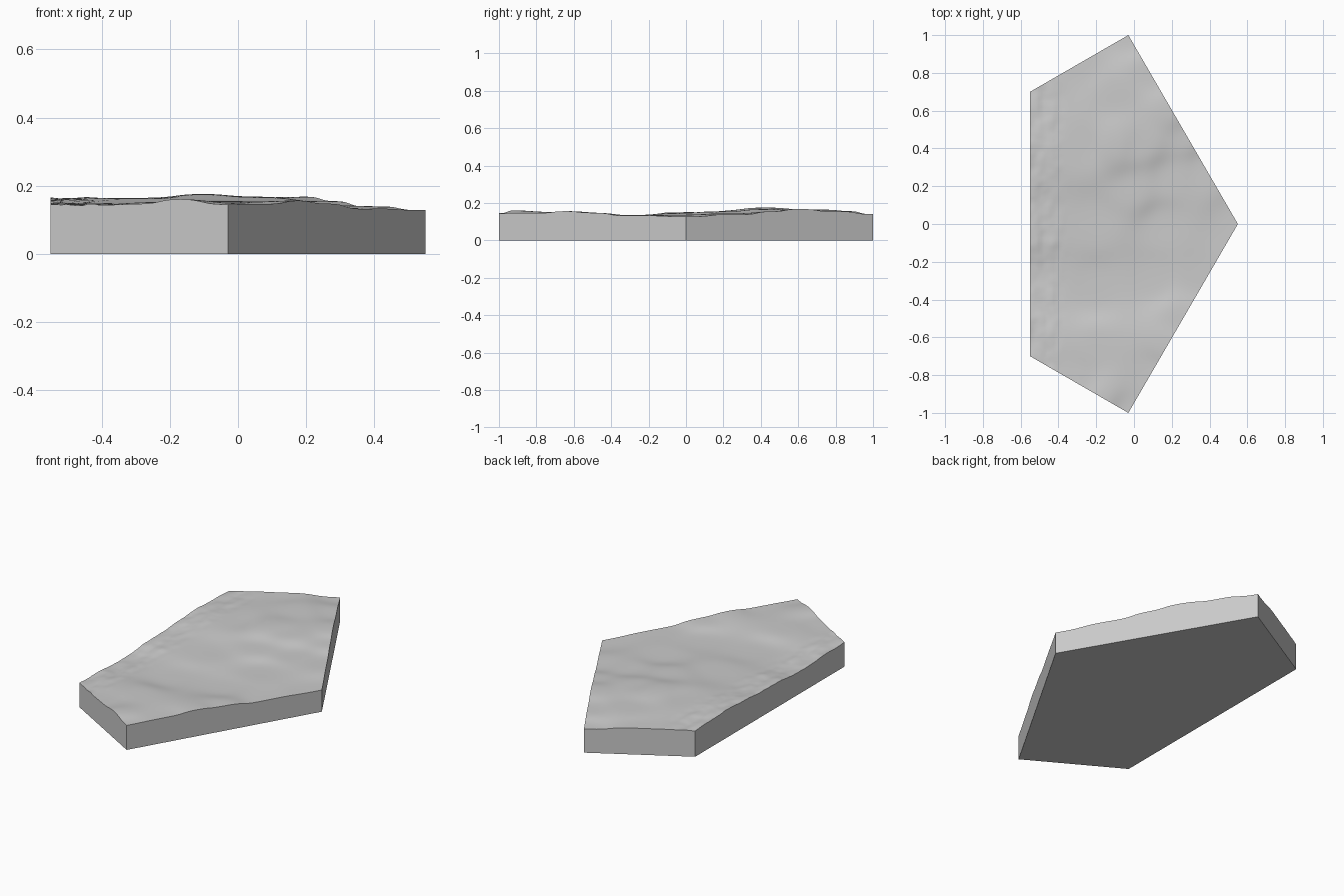
import bpy
import bmesh
from mathutils import Vector, noise

cube = bpy.data.objects.get("Cube")
if cube:
    bpy.data.objects.remove(cube, do_unlink=True)

OUTLINE = [(-.55, -.7), (-.03, -1), (.55, 0), (-.03, 1), (-.55, .7)]
SPACING = 0.016

# Spot heights of the gentle hills: x, y, z
SPOTS = [
    (-.55, -.7, .143), (-.37, -.8, .144), (-.28, -.86, .146), (-.18, -.91, .163),
    (-.03, -1, .145), (.1, -.77, .147), (.17, -.65, .157), (.25, -.5, .148),
    (.37, -.3, .132), (.55, 0, .128), (.37, .3, .138), (.28, .46, .155),
    (.2, .6, .168), (.08, .8, .155), (-.03, 1, .14), (-.3, .84, .157),
    (-.55, .7, .155), (-.5, -.3, .132), (-.2, -.35, .133), (.1, -.3, .132),
    (-.5, 0, .148), (-.2, 0, .147), (.15, 0, .136), (-.5, .4, .163),
    (-.28, .4, .163), (-.1, .42, .178), (.05, .42, .169), (.2, .25, .145),
    (-.2, -.65, .153), (0, .18, .155), (-.1, .7, .165),
]


def ground_height(x, y):
    """Blend the spot heights, then roughen the strip along the right side."""
    total = weight = 0.0
    for px, py, pz in SPOTS:
        w = 1 / ((x - px) ** 2 + (y - py) ** 2 + .006) ** 2
        total += w * pz
        weight += w
    rough = min(max((-.35 - x) / .08, 0), 1)
    ripple = noise.noise(Vector((x * 22, y * 9, 0))) + .4 * noise.noise(Vector((x * 40, y * 25, 3)))
    swell = noise.noise(Vector((x * 4, y * 4, 7)))
    return total / weight + .006 * rough * ripple + .0015 * swell


def flat_material(name, value):
    mat = bpy.data.materials.new(name)
    mat.use_nodes = True
    colour = (value, value, value, 1)
    mat.diffuse_color = colour
    mat.node_tree.nodes["Principled BSDF"].inputs["Base Color"].default_value = colour
    return mat


# Terrain surface: a fine grid trimmed to the five-sided outline
bm = bmesh.new()
steps = int(2.1 / SPACING)
bmesh.ops.create_grid(bm, x_segments=steps, y_segments=steps, size=1.05)
corners = [Vector((x, y, 0)) for x, y in OUTLINE]
for a, b in zip(corners, corners[1:] + corners[:1]):
    side = b - a
    bmesh.ops.bisect_plane(bm, geom=bm.verts[:] + bm.edges[:] + bm.faces[:], dist=1e-5,
                           plane_co=a, plane_no=(side.y, -side.x, 0), clear_outer=True)
for v in bm.verts:
    v.co.z = ground_height(v.co.x, v.co.y)
for f in bm.faces:
    f.smooth = True

# Cut walls down to a flat base
rim = [e for e in bm.edges if e.is_boundary]
walls = bmesh.ops.extrude_edge_only(bm, edges=rim)["geom"]
for item in walls:
    if isinstance(item, bmesh.types.BMVert):
        item.co.z = 0
    elif isinstance(item, bmesh.types.BMFace):
        item.smooth = False
base_edges = [e for e in bm.edges if e.is_boundary]
base = bmesh.ops.contextual_create(bm, geom=base_edges)["faces"]
for f in base:
    f.smooth = False
bmesh.ops.recalc_face_normals(bm, faces=bm.faces[:])

# Keep the rim and the upright corners crisp
for e in bm.edges:
    if len(e.link_faces) == 2 and e.calc_face_angle() > .8:
        e.smooth = False

mesh = bpy.data.meshes.new("terrain_slab")
bm.to_mesh(mesh)
bm.free()
mesh.materials.append(flat_material("stone grey", .6))
slab = bpy.data.objects.new("terrain_slab", mesh)
bpy.context.collection.objects.link(slab)
